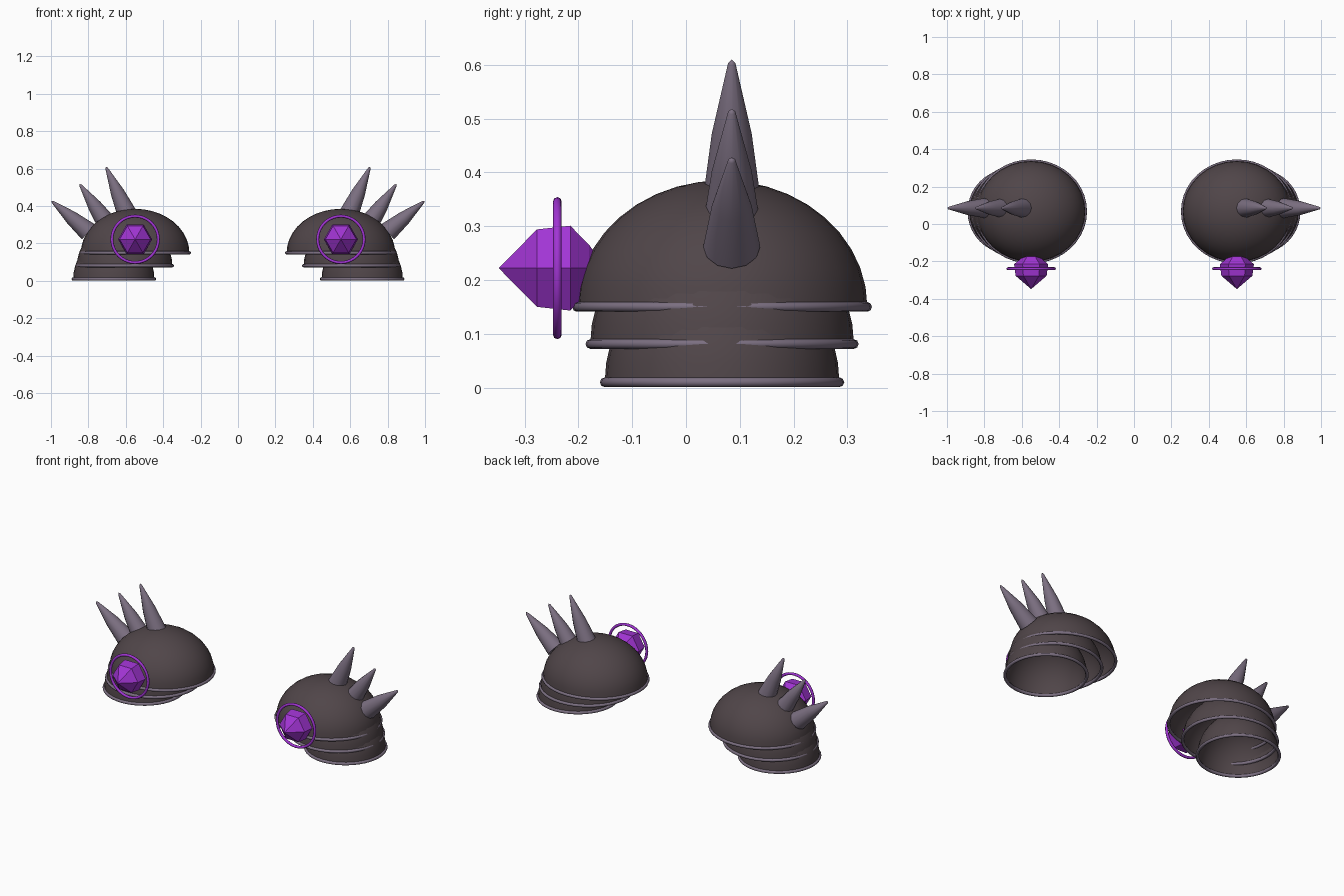
import bpy, bmesh, math
from mathutils import Matrix, Vector

if "Cube" in bpy.data.objects:
    bpy.data.objects.remove(bpy.data.objects["Cube"])


def material(name, rgb):
    m = bpy.data.materials.new(name)
    m.diffuse_color = (*rgb, 1)
    m.use_nodes = True
    m.node_tree.nodes["Principled BSDF"].inputs["Base Color"].default_value = m.diffuse_color
    return m


SHELL = material("dark_shell", (0.080, 0.060, 0.066))
HORN = material("grey_horn", (0.200, 0.160, 0.220))
PURPLE = material("purple_crystal", (0.360, 0.035, 0.660))
CY = 0.067  # depth centre of the shells


def lathe(name, profile, matrix, mat, sides, smooth=True, closed=False):
    """Revolve (radius, height) points about local z, place and mirror in x."""
    bm = bmesh.new()
    rings = []
    for r, h in profile:
        if r < 1e-6:
            rings.append([bm.verts.new((0, 0, h))])
        else:
            rings.append([bm.verts.new((r * math.cos(a), r * math.sin(a), h))
                          for a in (2 * math.pi * i / sides for i in range(sides))])
    pairs = list(zip(rings, rings[1:]))
    if closed:
        pairs.append((rings[-1], rings[0]))
    for a, b in pairs:
        for i in range(sides):
            j = (i + 1) % sides
            quad = [a[i % len(a)], a[j % len(a)], b[j % len(b)], b[i % len(b)]]
            bm.faces.new(list(dict.fromkeys(quad)))
    bm.transform(matrix)
    bmesh.ops.recalc_face_normals(bm, faces=bm.faces[:])
    me = bpy.data.meshes.new(name)
    bm.to_mesh(me)
    bm.free()
    me.materials.append(mat)
    ob = bpy.data.objects.new(name, me)
    bpy.context.collection.objects.link(ob)
    ob.modifiers.new("pair", "MIRROR").use_mirror_merge = False
    if smooth:
        bpy.ops.object.select_all(action="DESELECT")
        ob.select_set(True)
        bpy.context.view_layer.objects.active = ob
        bpy.ops.object.shade_smooth_by_angle(angle=math.radians(50))
    return ob


def tube(radius, minor, n=8):
    return [(radius + minor * math.cos(2 * math.pi * i / n),
             minor * math.sin(2 * math.pi * i / n)) for i in range(n)]


# Three overlapping open half-domes, each with a rounded rim
layers = [("upper", 0.550, 0.150, 0.290, 0.270, 0.235),
          ("middle", 0.606, 0.081, 0.255, 0.245, 0.235),
          ("lower", 0.664, 0.010, 0.217, 0.218, 0.230)]
quarter = [(math.cos(math.radians(a)), math.sin(math.radians(a)))
           for a in range(0, 90, 9)] + [(0, 1)]
for name, cx, cz, rx, ry, rz in layers:
    place = Matrix.Translation((cx, CY, cz))
    lathe(name + "_shell", quarter, place @ Matrix.Diagonal((rx, ry, rz, 1)), SHELL, 32)
    lathe(name + "_rim", tube(rx, 0.009),
          place @ Matrix.Diagonal((1, ry / rx, 1, 1)), HORN, 40, closed=True)

# Row of spikes fanning outward: base (x, z) to tip (x, z)
spikes = [((0.592, 0.355), (0.706, 0.610)),
          ((0.700, 0.305), (0.847, 0.518)),
          ((0.800, 0.262), (0.997, 0.427))]
for i, (b, t) in enumerate(spikes):
    base, tip = Vector((b[0], 0.085, b[1])), Vector((t[0], 0.085, t[1]))
    d = tip - base
    L = d.length
    profile = [(0, 0), (0.053, 0), (0.037, 0.46 * L), (0.007, 0.97 * L), (0, L)]
    lathe(f"spike_{i + 1}", profile,
          Matrix.Translation(base) @ d.to_track_quat("Z", "Y").to_matrix().to_4x4(),
          HORN, 12)

# Faceted crystal and its ring on the front; local z points forward
front = Matrix.Translation((0.55, 0, 0.222)) @ Matrix.Rotation(math.radians(90), 4, "X")
gem = [(0, 0.348), (0.083, 0.277), (0.091, 0.215), (0.050, 0.180), (0, 0.150)]
lathe("crystal", gem, front, PURPLE, 6, smooth=False)
lathe("crystal_ring", tube(0.124, 0.008),
      front @ Matrix.Translation((0, 0, 0.239)), PURPLE, 40, closed=True)
